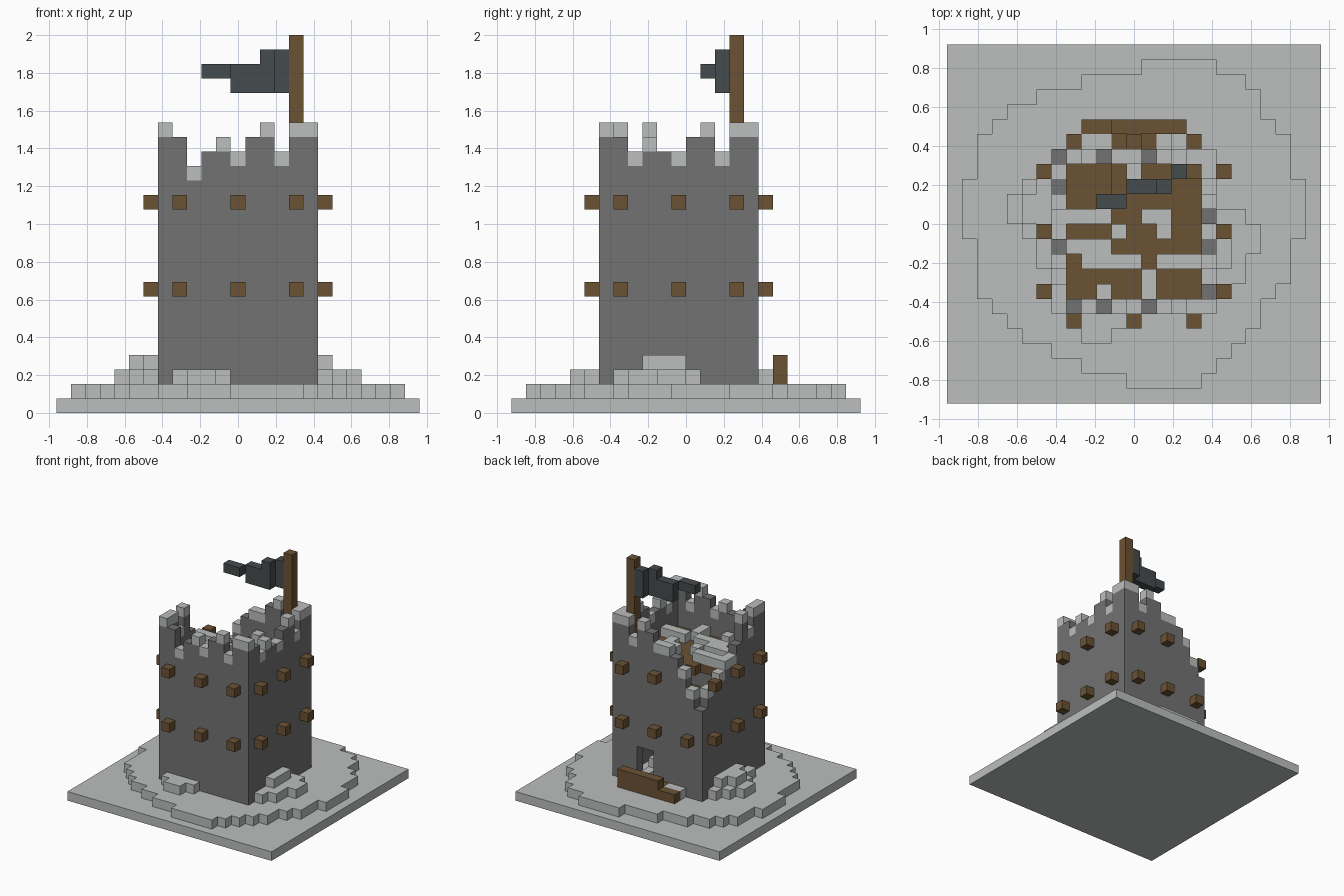
import bpy
import bmesh
from mathutils import Vector

cube = bpy.data.objects.get("Cube")
if cube:
    bpy.data.objects.remove(cube, do_unlink=True)

UNIT = 1 / 13                      # size of one block
ORIGIN = Vector((12.5, 12, 0))     # grid point placed at the world centre
LEFT, RIGHT, FRONT, BACK = 7, 17, 6, 16


def material(name, color):
    mat = bpy.data.materials.new(name)
    mat.use_nodes = True
    mat.diffuse_color = (*color, 1)
    bsdf = mat.node_tree.nodes["Principled BSDF"]
    bsdf.inputs["Base Color"].default_value = (*color, 1)
    bsdf.inputs["Roughness"].default_value = 0.9
    return mat


LIGHT = material("light stone", (0.50, 0.52, 0.51))
DARK = material("dark stone", (0.17, 0.17, 0.17))
WOOD = material("brown wood", (0.145, 0.085, 0.033))
CLOTH = material("dark cloth", (0.06, 0.07, 0.075))

blocks = {}     # grid cell -> part name
parts = {}      # part name -> material


def fill(part, mat, xs, ys, zs):
    """Fill inclusive ranges of grid cells with blocks of one part."""
    parts[part] = mat
    for x in range(xs[0], xs[-1] + 1):
        for y in range(ys[0], ys[-1] + 1):
            for z in range(zs[0], zs[-1] + 1):
                blocks[x, y, z] = part


# Ground slab and the ragged round mound, row by row from the front
fill("ground_slab", LIGHT, (0, 24), (0, 23), [0])
mound_rows = [(12, 16), (9, 17), (7, 18), (5, 19), (4, 20), (3, 20), (2, 21),
              (2, 22), (2, 22), (2, 22), (1, 23), (1, 23), (1, 23), (1, 23),
              (2, 22), (2, 22), (2, 22), (3, 21), (4, 20), (6, 20), (9, 19),
              (13, 17)]
for row, span in enumerate(mound_rows, 1):
    fill("mound", LIGHT, span, [row], [1])

# Rubble heaps against the walls
for xs, ys, zs in [((8, 11), [5], [2]), ((9, 10), [4], [2]),
                   ([18], (7, 12), [2]), ([19], (8, 12), [2]),
                   ([20], (10, 11), [2]), ([18], (9, 11), [3]),
                   ([6], (9, 15), [2]), ([5], (11, 14), [2]),
                   ([4], (12, 13), [2]), ([6], (11, 14), [3]),
                   ([5], (12, 13), [3])]:
    fill("rubble", LIGHT, xs, ys, zs)

# Walls: top level of each column, and which columns have no pale cap
walls = {
    "front": ([19, 18, 16, 17, 18, 17, 18, 19, 17, 19, 19], (1, 3, 6)),
    "right": ([19, 18, 17, 18, 17, 17, 18, 19, 17, 19, 19], (1, 4, 6)),
    "left": ([19, 19, 17, 19, 16, 15, 15, 14, 13, 13, 11], (4, 8, 10)),
    "back": ([11, 13, 15, 16, 17, 17, 18, 19, 17, 19, 19], (0, 3, 6)),
}
for side, (tops, bare) in walls.items():
    for n, top in enumerate(tops):
        x = {"left": LEFT, "right": RIGHT}.get(side, LEFT + n)
        y = {"front": FRONT, "back": BACK}.get(side, FRONT + n)
        fill(side + "_wall", DARK, [x], [y], (2, top))
        if n not in bare:
            fill("battlements", LIGHT, [x], [y], [top])

# Doorway through the back wall
for x in (13, 14):
    for z in range(2, 6):
        blocks.pop((x, BACK, z))

# Floors, the upper one missing at the broken corner
for level in (8, 14):
    fill("floor_boards", WOOD, (8, 16), (7, 15), [level])
for x in range(8, 11):
    for y in range(13, 16):
        if y - x > 3:
            blocks.pop((x, y, 14))

# Beam ends poking out of all four walls
for level in (8, 14):
    for x in (8, 12, 16):
        for y in (FRONT - 1, BACK + 1):
            if y < BACK or level < 14 or x > 8:
                fill("beam_ends", WOOD, [x], [y], [level])
    for y in (7, 11, 15):
        for x in (LEFT - 1, RIGHT + 1):
            fill("beam_ends", WOOD, [x], [y], [level])

# Fallen stones on the upper floor: # marks a stone, rows from the front
stones = ["..#..#...", ".....#...", ".####.###", "###......", "...#..#..",
          "###..##..", "#........", "..#......", "....#...."]
for row, line in enumerate(stones):
    for col, mark in enumerate(line):
        if mark == "#" and (col + 8, row + 7, 14) in blocks:
            fill("fallen_stones", LIGHT, [col + 8], [row + 7], [15])

# Wooden barricade and loose stones at the door
fill("barricade", WOOD, (9, 15), [18], [2])
fill("barricade", WOOD, (11, 15), [18], [3])
fill("barricade", WOOD, (11, 13), [17], [2])
fill("door_stones", LIGHT, (9, 10), [17], [2])
fill("door_stones", LIGHT, [14], (15, 17), [2])
fill("door_stones", LIGHT, (13, 14), [14], (2, 3))

# Flagpole and waving flag
fill("flagpole", WOOD, [16], [15], (15, 25))
fill("flag", CLOTH, [15], [15], (22, 24))
fill("flag", CLOTH, [14], [14], (22, 24))
fill("flag", CLOTH, (12, 13), [14], (22, 23))
fill("flag", CLOTH, (10, 11), [13], [23])

# Build one mesh per part, keeping only exposed block faces
for part, mat in parts.items():
    bm = bmesh.new()
    for cell in [c for c, owner in blocks.items() if owner == part]:
        for axis in range(3):
            for sign in (-1, 1):
                beside = list(cell)
                beside[axis] += sign
                if tuple(beside) in blocks:
                    continue
                out, u, v = Vector(), Vector(), Vector()
                out[axis] = sign / 2
                u[(axis + 1) % 3] = sign / 2
                v[(axis + 2) % 3] = 0.5
                mid = Vector(cell) + Vector((0.5, 0.5, 0.5)) + out - ORIGIN
                corners = (mid - u - v, mid + u - v, mid + u + v, mid - u + v)
                bm.faces.new([bm.verts.new(c * UNIT) for c in corners])
    bmesh.ops.remove_doubles(bm, verts=bm.verts, dist=UNIT / 100)
    mesh = bpy.data.meshes.new(part)
    bm.to_mesh(mesh)
    bm.free()
    mesh.materials.append(mat)
    bpy.context.collection.objects.link(bpy.data.objects.new(part, mesh))
